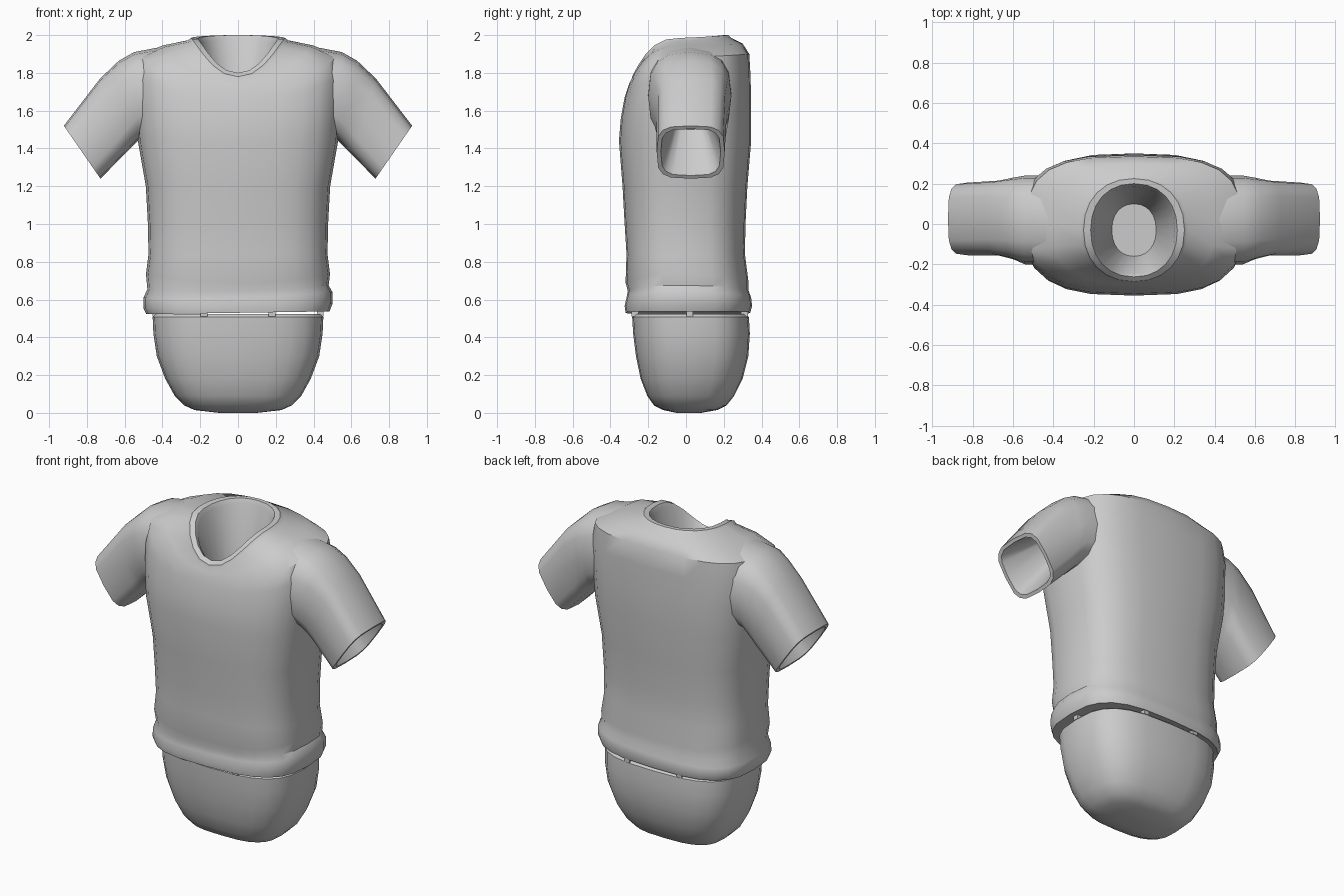
import bpy, bmesh, math

if "Cube" in bpy.data.objects:
    bpy.data.objects.remove(bpy.data.objects["Cube"])

grey = bpy.data.materials.new("light_grey")
grey.diffuse_color = (0.6, 0.6, 0.6, 1)
grey.use_nodes = True
grey.node_tree.nodes["Principled BSDF"].inputs["Base Color"].default_value = grey.diffuse_color


def sgnpow(v, p):
    return math.copysign(abs(v) ** p, v)


def finish(name, bm, angle=40):
    bmesh.ops.recalc_face_normals(bm, faces=bm.faces)
    me = bpy.data.meshes.new(name)
    bm.to_mesh(me)
    bm.free()
    me.materials.append(grey)
    ob = bpy.data.objects.new(name, me)
    bpy.context.collection.objects.link(ob)
    bpy.ops.object.select_all(action='DESELECT')
    ob.select_set(True)
    bpy.context.view_layer.objects.active = ob
    bpy.ops.object.shade_smooth_by_angle(angle=math.radians(angle))
    return ob


def loft(name, rings, angle=40):
    """Skin a list of point rings and cap both ends."""
    bm = bmesh.new()
    vr = [[bm.verts.new(p) for p in r] for r in rings]
    n = len(rings[0])
    for a, b in zip(vr, vr[1:]):
        for i in range(n):
            j = (i + 1) % n
            bm.faces.new((a[i], a[j], b[j], b[i]))
    bm.faces.new(vr[0])
    bm.faces.new(vr[-1])
    return finish(name, bm, angle)


def body_ring(w, front, back, zf, zs=None, zb=None, n=3.0, tilt=0.0, cols=24):
    """Rounded horizontal ring; height may differ at front, sides and back."""
    zs = zf if zs is None else zs
    zb = zf if zb is None else zb
    pts = []
    for i in range(cols):
        t = 2 * math.pi * i / cols
        c, s = math.cos(t), math.sin(t)
        x = w * sgnpow(c, 2 / n)
        y = (front + back) / 2 + (back - front) / 2 * sgnpow(s, 2 / n)
        z = zs + ((zf - zs) * abs(s) ** 2.4 if s < 0 else (zb - zs) * s ** 1.2)
        pts.append((x, y, z + tilt * x))
    return pts


# Shirt body: hem roll, torso, shoulders, collar band and neck hollow
loft("shirt_body", [
    body_ring(0.455, -0.285, 0.315, 0.537),
    body_ring(0.485, -0.32, 0.34, 0.53, tilt=0.015),
    body_ring(0.50, -0.325, 0.35, 0.565, tilt=0.025),
    body_ring(0.50, -0.315, 0.345, 0.61, 0.625, 0.61, tilt=0.03),
    body_ring(0.48, -0.308, 0.33, 0.645, 0.665, 0.65, tilt=0.02),
    body_ring(0.487, -0.32, 0.33, 0.69, 0.735, 0.70),
    body_ring(0.474, -0.315, 0.312, 0.84),
    body_ring(0.477, -0.325, 0.315, 1.0),
    body_ring(0.488, -0.336, 0.325, 1.2),
    body_ring(0.53, -0.355, 0.345, 1.44),
    body_ring(0.545, -0.345, 0.345, 1.56, 1.64, 1.62),
    body_ring(0.55, -0.325, 0.342, 1.67, 1.78, 1.78),
    body_ring(0.53, -0.312, 0.335, 1.71, 1.885, 1.90),
    body_ring(0.40, -0.302, 0.30, 1.74, 1.945, 1.955, n=2.7),
    body_ring(0.265, -0.288, 0.24, 1.765, 1.972, 1.985, n=2.2),
    body_ring(0.25, -0.285, 0.225, 1.78, 1.985, 2.0, n=2.2),
    body_ring(0.215, -0.262, 0.20, 1.80, 1.982, 2.0, n=2.2),
    body_ring(0.20, -0.245, 0.185, 1.785, 1.955, 1.97, n=2.2),
    body_ring(0.11, -0.16, 0.10, 1.50, n=2.2),
], 35)


# Sleeves: slanted rounded sections, open cuff with a hollow
def sleeve_ring(top, bottom, y0, y1, scale=1.0, n=3.6, cols=16):
    cx, cz = (top[0] + bottom[0]) / 2, (top[1] + bottom[1]) / 2
    hx, hz = (top[0] - bottom[0]) / 2 * scale, (top[1] - bottom[1]) / 2 * scale
    cy, hy = (y0 + y1) / 2, (y1 - y0) / 2 * scale
    pts = []
    for i in range(cols):
        t = 2 * math.pi * i / cols
        u, v = sgnpow(math.cos(t), 2 / n), sgnpow(math.sin(t), 2 / n)
        pts.append((cx + hx * u, cy + hy * v, cz + hz * u))
    return pts


cuff = ((0.922, 1.52), (0.728, 1.24), -0.155, 0.205)
sleeve = loft("sleeve", [
    sleeve_ring((0.42, 1.935), (0.44, 1.47), -0.20, 0.24, n=2.6),
    sleeve_ring((0.55, 1.91), (0.53, 1.44), -0.20, 0.24, n=2.7),
    sleeve_ring((0.63, 1.865), (0.565, 1.405), -0.175, 0.23, n=3),
    sleeve_ring((0.73, 1.77), (0.61, 1.36), -0.155, 0.215),
    sleeve_ring(*cuff),
    sleeve_ring(*cuff, scale=0.88),
    sleeve_ring((0.66, 1.66), (0.58, 1.50), -0.06, 0.11),
], 35)
sleeve.modifiers.new("Mirror", 'MIRROR')

# Lower body: rounded bowl tapering to a flat base
loft("lower_body", [
    body_ring(0.435, -0.27, 0.315, 0.524),
    body_ring(0.452, -0.285, 0.333, 0.508),
    body_ring(0.448, -0.28, 0.338, 0.42),
    body_ring(0.43, -0.265, 0.33, 0.30),
    body_ring(0.385, -0.24, 0.30, 0.18),
    body_ring(0.335, -0.205, 0.255, 0.09),
    body_ring(0.285, -0.17, 0.215, 0.04),
    body_ring(0.23, -0.12, 0.165, 0.015),
    body_ring(0.10, -0.05, 0.08, 0.0),
], 40)

# Small tabs bridging the gap under the hem
bm = bmesh.new()
for x, y in ((-0.18, -0.27), (0.18, -0.27), (-0.18, 0.31), (0.18, 0.31),
             (-0.435, 0.02), (0.435, 0.02)):
    made = bmesh.ops.create_cube(bm, size=0.035)["verts"]
    bmesh.ops.translate(bm, verts=made, vec=(x, y, 0.528))
finish("hem_tabs", bm)
